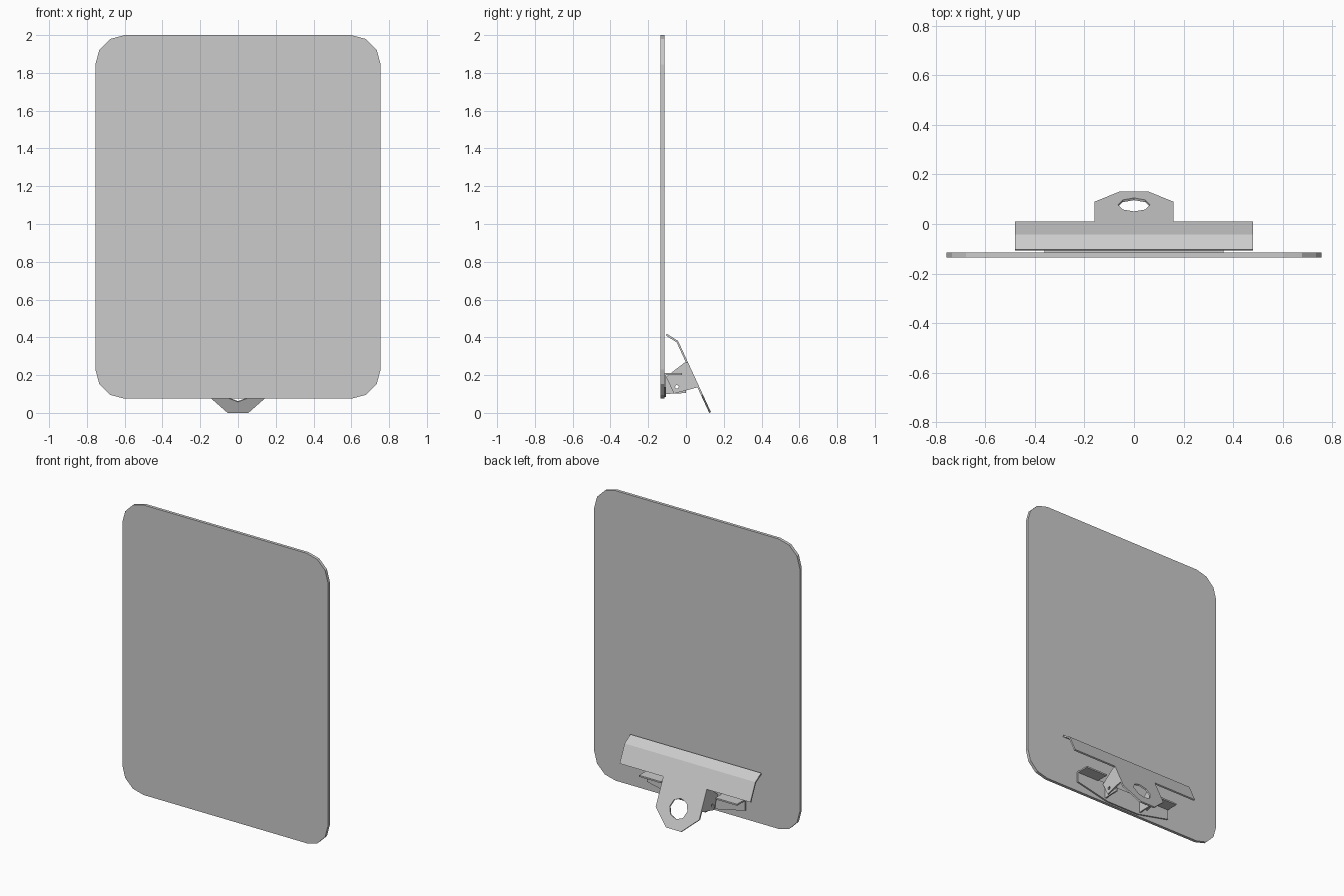
import bpy
from math import sin, cos, pi, radians
from mathutils import Matrix, Vector

if "Cube" in bpy.data.objects:
    bpy.data.objects.remove(bpy.data.objects["Cube"])

X, Y, Z = Vector((1, 0, 0)), Vector((0, 1, 0)), Vector((0, 0, 1))


def sheet(name, loops, thick, u, v, origin):
    """Extruded flat outline (first loop) with holes (other loops), centred on origin."""
    cu = bpy.data.curves.new(name, 'CURVE')
    cu.dimensions = '2D'
    cu.fill_mode = 'BOTH'
    cu.extrude = thick / 2
    for loop in loops:
        sp = cu.splines.new('POLY')
        sp.points.add(len(loop) - 1)
        for p, (a, b) in zip(sp.points, loop):
            p.co = (a, b, 0, 1)
        sp.use_cyclic_u = True
        sp.use_smooth = False
    tmp = bpy.data.objects.new(name + "_outline", cu)
    bpy.context.collection.objects.link(tmp)
    mesh = bpy.data.meshes.new_from_object(
        tmp.evaluated_get(bpy.context.evaluated_depsgraph_get()))
    bpy.data.objects.remove(tmp)
    n = u.cross(v)
    m = Matrix((u, v, n)).transposed().to_4x4()
    m.translation = origin
    mesh.transform(m)
    mesh.name = name
    ob = bpy.data.objects.new(name, mesh)
    bpy.context.collection.objects.link(ob)
    return ob


def circle(cx, cy, r, n):
    return [(cx + r * cos(2 * pi * i / n), cy + r * sin(2 * pi * i / n)) for i in range(n)]


def mirrored(half):
    return half + [(-a, b) for a, b in reversed(half)]


# Board with three-segment rounded corners
W, Z0, Z1, R = 0.755, 0.075, 2.0, 0.155
right = []
for cz, start in ((Z0 + R, -90), (Z1 - R, 0)):
    for i in range(4):
        a = radians(start + 30 * i)
        right.append((W - R + R * cos(a), cz + R * sin(a)))
sheet("board", [mirrored(right)], 0.02, X, Z, (0, -0.125, 0))

# Clip base plate with tapered bottom
base = [(0.12, 0.083), (0.36, 0.135), (0.36, 0.208), (0.20, 0.208)]
sheet("clip_base", [mirrored(base)], 0.01, X, Z, (0, -0.11, 0))

# Lever: bent jaw running across the board
T = 0.01
bend = Vector((0, -0.042, 0.381))
end = Vector((0, 0.132, 0.004))
d = (end - bend).normalized()
n = X.cross(d)
length = (end - bend).length
s0 = 0.125
outer = bend + d * s0
inner = outer - n * T
jaw = [(-0.102, 0.419), (bend.y, bend.z), (outer.y, outer.z),
       (inner.y, inner.z), (-0.049, 0.373), (-0.107, 0.410)]
sheet("lever_jaw", [jaw], 0.96, Y, Z, (0, 0, 0))

# Lever thumb tab with hanging hole
tab = [(0.16, s0), (0.16, 0.314), (0.055, length)]
sheet("lever_tab", [mirrored(tab), circle(0, 0.286, 0.065, 8)],
      T, X, d, bend - n * T / 2)

# Lever side cheeks, base ears and spring stop shelves on both sides
pivot = circle(-0.048, 0.138, 0.010, 8)
cheek = [(0.0, 0.272), (0.064, 0.136), (-0.063, 0.102), (-0.106, 0.19), (-0.085, 0.207)]
ear = [(-0.11, 0.10), (0.0, 0.105), (0.0, 0.13), (-0.045, 0.17), (-0.11, 0.195)]
for side, s in (("left", -1), ("right", 1)):
    sheet("lever_cheek_" + side, [cheek, pivot], T, Y, Z, (s * 0.155, 0, 0))
    sheet("base_ear_" + side, [ear, pivot], T, Y, Z, (s * 0.138, 0, 0))
    a, b = s * 0.20, s * 0.36
    shelf = [(a, -0.11), (b, -0.11), (b, -0.022), (a, -0.022)]
    sheet("base_shelf_" + side, [shelf], T, X, Y, (0, 0, 0.205))
